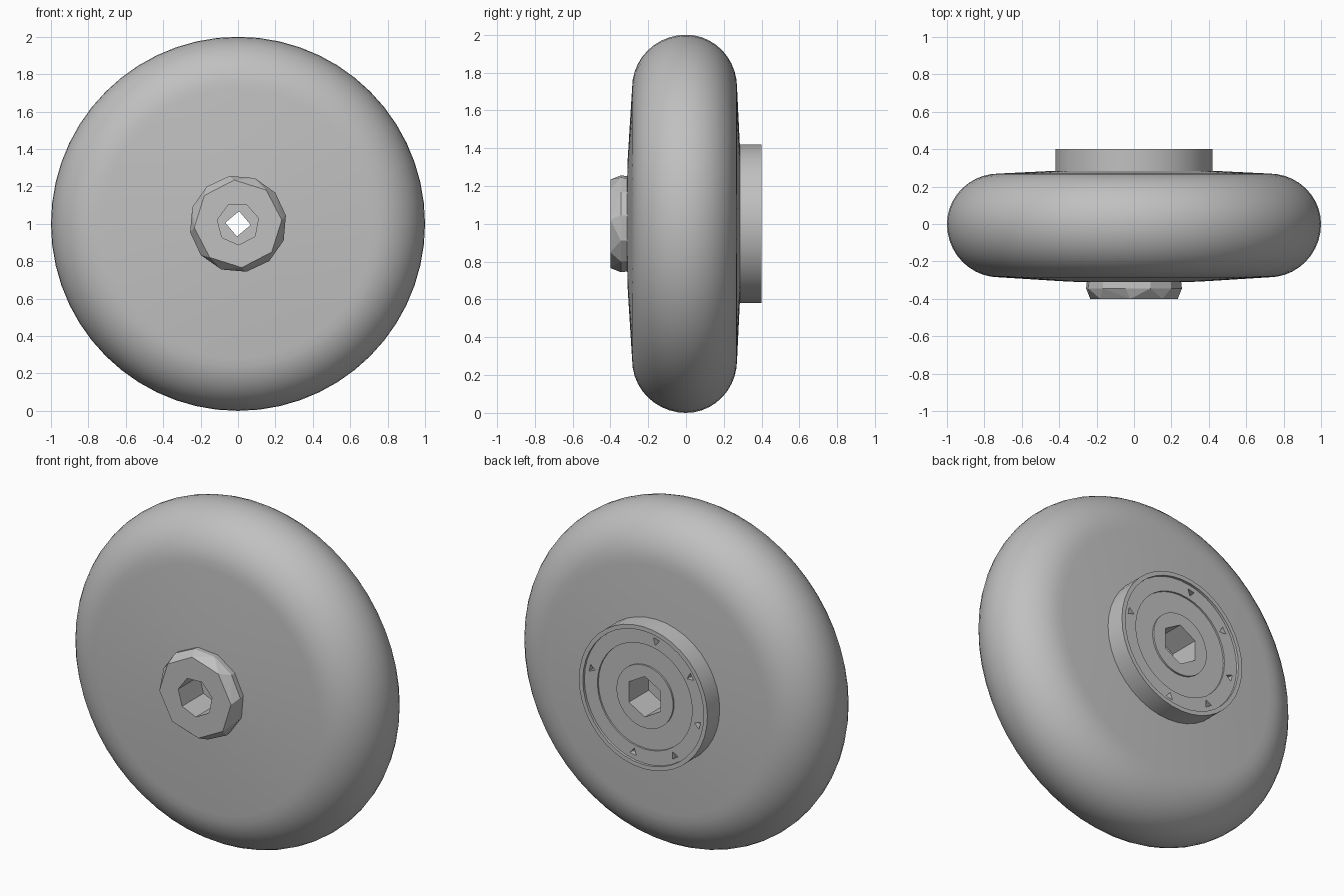
import bpy, bmesh
from math import pi, sin, cos, radians
from mathutils import Vector

if "Cube" in bpy.data.objects:
    bpy.data.objects.remove(bpy.data.objects["Cube"])

grey = bpy.data.materials.new("plain grey")
grey.use_nodes = True
colour = (0.53, 0.53, 0.53, 1)
grey.diffuse_color = colour
grey.node_tree.nodes["Principled BSDF"].inputs["Base Color"].default_value = colour


def on_disc(radius, angle, y):
    """Point at a radius and angle around the axle."""
    return Vector((radius * cos(angle), y, 1 + radius * sin(angle)))


def make_object(name, bm):
    bmesh.ops.recalc_face_normals(bm, faces=bm.faces)
    mesh = bpy.data.meshes.new(name)
    bm.to_mesh(mesh)
    bm.free()
    mesh.materials.append(grey)
    obj = bpy.data.objects.new(name, mesh)
    bpy.context.collection.objects.link(obj)
    return obj


def lathe(name, profile, steps):
    """Spin (radius, y) points around the axle."""
    bm = bmesh.new()
    verts = [bm.verts.new(on_disc(r, 0, y)) for r, y in profile]
    edges = [bm.edges.new(pair) for pair in zip(verts, verts[1:])]
    bmesh.ops.spin(bm, geom=verts + edges, cent=(0, 0, 1), axis=(0, 1, 0),
                   angle=2 * pi, steps=steps)
    bmesh.ops.remove_doubles(bm, verts=bm.verts, dist=0.0005)
    return make_object(name, bm)


def hull(name, rings):
    """Convex solid through rings of (sides, radius, y, turn, angle, offset)."""
    bm = bmesh.new()
    for sides, radius, y, turn, angle, offset in rings:
        shift = on_disc(offset, angle, 0) - Vector((0, 0, 1))
        for i in range(sides):
            bm.verts.new(on_disc(radius, turn + 2 * pi * i / sides, y) + shift)
    bmesh.ops.convex_hull(bm, input=bm.verts)
    bmesh.ops.dissolve_limit(bm, angle_limit=0.01, verts=bm.verts, edges=bm.edges)
    return make_object(name, bm)


def prism(name, sides, radius, y0, y1, turn=0.0, angle=0.0, offset=0.0):
    return hull(name, [(sides, radius, y, turn, angle, offset) for y in (y0, y1)])


def activate(obj):
    bpy.ops.object.select_all(action="DESELECT")
    obj.select_set(True)
    bpy.context.view_layer.objects.active = obj


def cut(obj, cutters):
    for cutter in cutters:
        cutter.hide_render = True
        mod = obj.modifiers.new("cut", "BOOLEAN")
        mod.operation = "DIFFERENCE"
        mod.solver = "EXACT"
        mod.object = cutter
        activate(obj)
        bpy.ops.object.modifier_apply(modifier=mod.name)


# Tyre: round tread with gently domed sides
def shoulder(width, a):
    return (0.72 + 0.28 * cos(a), width * sin(a))


arc = [i * pi / 20 for i in range(11)]
front_half = [shoulder(-0.285, a) for a in reversed(arc)]
back_half = [shoulder(0.27, a) for a in arc[1:]]
profile = [(0, -0.318), (0.35, -0.308)] + front_half + back_half + [(0.35, 0.288), (0, 0.298)]
tyre = lathe("tyre", profile, 56)

# Front nut: faceted octagon face over a wider twelve-sided collar
front_nut = hull("front_nut", [
    (8, 0.235, -0.40, radians(5), 0, 0),
    (12, 0.26, -0.345, radians(10), 0, 0),
    (12, 0.255, -0.30, radians(10), 0, 0)])

# Back hub: rimmed disc with shallow stepped rings
back_hub = lathe("back_hub", [
    (0, 0.25), (0.42, 0.25), (0.42, 0.40), (0.395, 0.40), (0.395, 0.385),
    (0.31, 0.385), (0.31, 0.375), (0.185, 0.375), (0.185, 0.385), (0, 0.385)], 40)

# Sockets and the square bore running through the axle
front_socket = prism("front_socket_cutter", 7, 0.113, -0.5, -0.2, radians(15))
back_socket = prism("back_socket_cutter", 6, 0.12, 0.2, 0.5, radians(30))
bore = prism("bore_cutter", 4, 0.068, -0.6, 0.6, radians(85))
bores = [front_socket, back_socket, bore]

# Triangular pits around the back hub, two of the eight places left plain
pits = []
for k in (0, 2, 3, 4, 5, 6):
    a = radians(12 + 45 * k)
    pits.append(prism("pit_cutter", 3, 0.025, 0.355, 0.45, a + pi, a, 0.355))

cut(tyre, bores)
cut(front_nut, [front_socket, bore])
cut(back_hub, [back_socket, bore] + pits)
for cutter in bores + pits:
    bpy.data.objects.remove(cutter)

# Smooth the turned parts, keep the nut faceted
for obj in (tyre, back_hub):
    activate(obj)
    bpy.ops.object.shade_smooth_by_angle(angle=radians(30))
